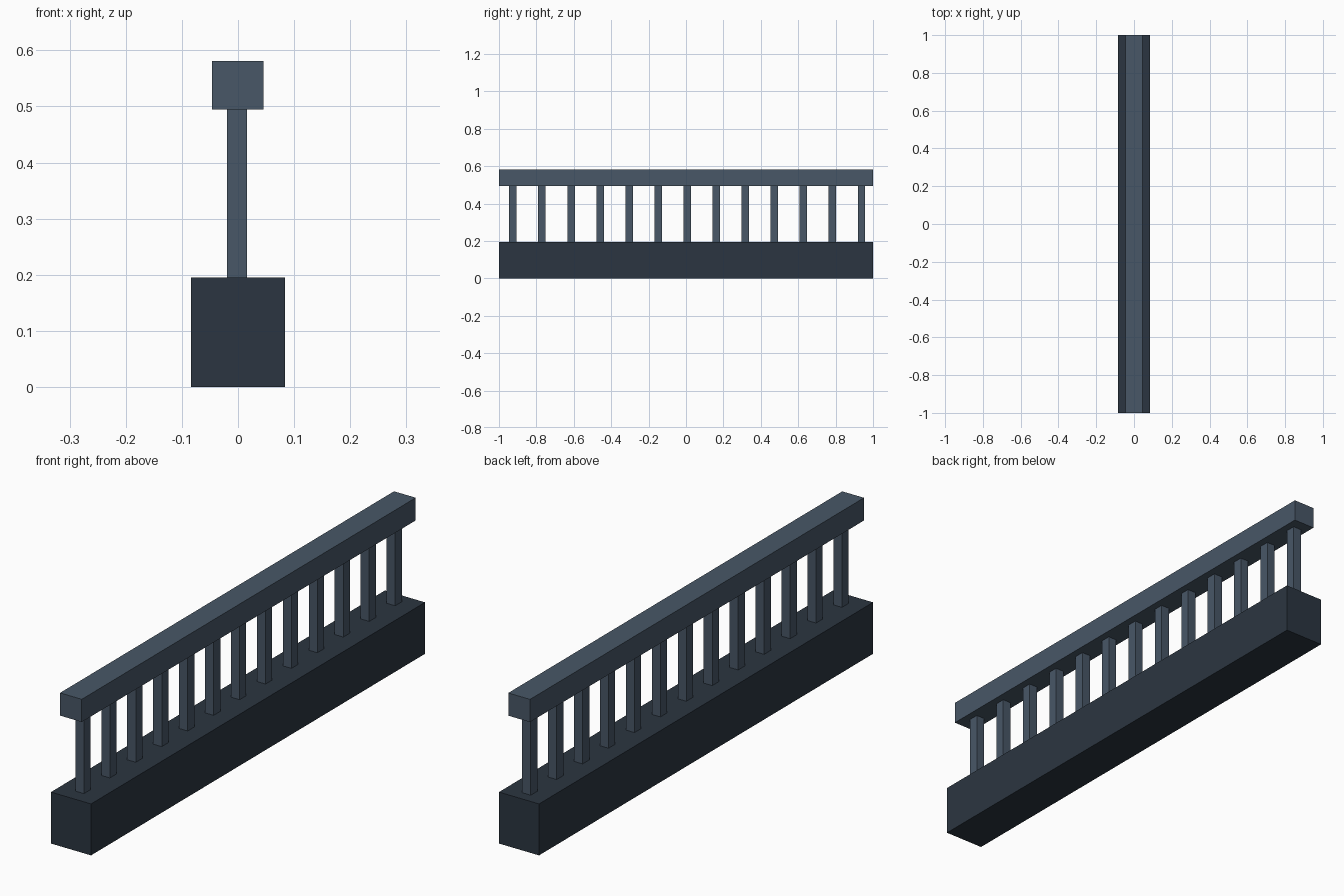
import bpy, bmesh
from mathutils import Matrix, Vector

if "Cube" in bpy.data.objects:
    bpy.data.objects.remove(bpy.data.objects["Cube"])


def material(name, rgb):
    mat = bpy.data.materials.new(name)
    mat.diffuse_color = (*rgb, 1)
    mat.use_nodes = True
    mat.node_tree.nodes["Principled BSDF"].inputs["Base Color"].default_value = mat.diffuse_color
    return mat


def box(name, lo, hi, mat):
    lo, hi = Vector(lo), Vector(hi)
    bm = bmesh.new()
    bmesh.ops.create_cube(bm, size=1, matrix=Matrix.Diagonal((*(hi - lo), 1)))
    mesh = bpy.data.meshes.new(name)
    bm.to_mesh(mesh)
    bm.free()
    mesh.materials.append(mat)
    obj = bpy.data.objects.new(name, mesh)
    obj.location = (lo + hi) / 2
    bpy.context.collection.objects.link(obj)
    return obj


dark = material("dark_slate", (0.024, 0.036, 0.052))
light = material("light_slate", (0.065, 0.095, 0.135))

# Solid plinth and handrail, both full length
box("base", (-0.084, -1, 0), (0.084, 1, 0.195), dark)
box("handrail", (-0.046, -1, 0.495), (0.045, 1, 0.581), light)

# Row of square balusters, slightly offset from centre
COUNT, PITCH, MIDDLE = 13, 0.1553, 0.0065
for i in range(COUNT):
    y = MIDDLE + (i - (COUNT - 1) / 2) * PITCH
    box(f"baluster_{i + 1}", (-0.02, y - 0.02, 0.195), (0.016, y + 0.02, 0.495), light)
